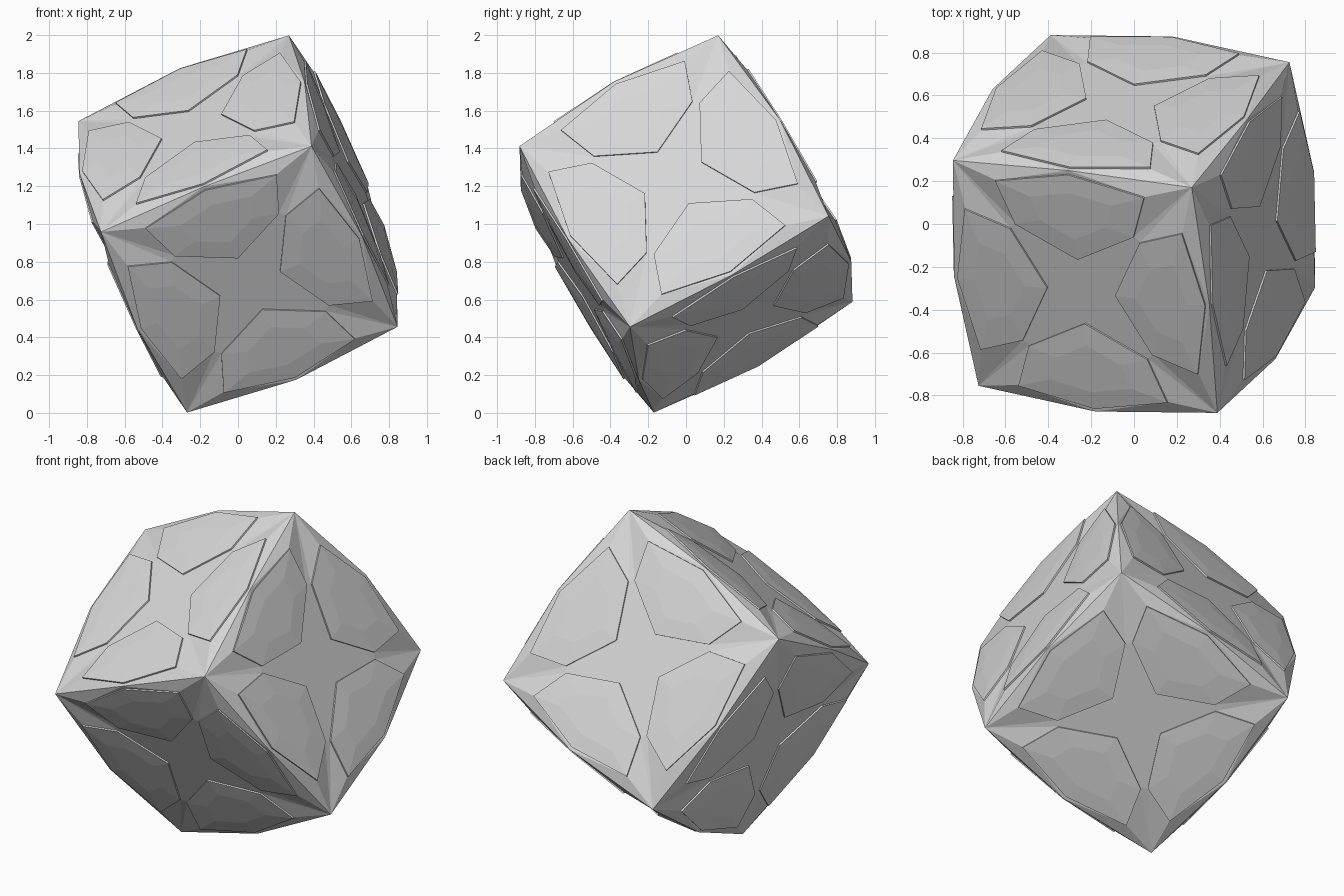
import bpy, bmesh
from mathutils import Vector, Matrix

cube = bpy.data.objects.get("Cube")
if cube:
    bpy.data.objects.remove(cube, do_unlink=True)

CORNER = 0.605   # half size at the pulled-in corners
FLAT = 0.647     # half size at face centres and edge middles
STEP = 0.009     # height of the raised panels
DOME = 0.007     # extra rise in the middle of each panel

# Half outline of one panel, from the face centre outwards
TIP, SHOULDER, END, RIM = (0, 0.172), (0.300, 0.328), (0.377, 0.550), (0, 0.628)

# Tilted axes of the solid
u = Vector((0.099, -0.872, -0.486)).normalized()
v = Vector((-0.922, 0.099, -0.379))
v = (v - u * v.dot(u)).normalized()
w = u.cross(v)
centre = Vector((0, 0, 1))

grey = bpy.data.materials.new("light_grey")
grey.use_nodes = True
colour = (0.68, 0.68, 0.68, 1)
grey.diffuse_color = colour
grey.node_tree.nodes["Principled BSDF"].inputs["Base Color"].default_value = colour


def quarter_turns():
    """Yield a point function for each of four sides of all six faces."""
    for a, b in ((u, v), (v, w), (w, u)):
        for sign in (1, -1):
            n = a.cross(b) * sign
            p, q = a, n.cross(a)
            for _ in range(4):
                yield lambda xy, h, p=p, q=q, n=n: centre + p * xy[0] + q * xy[1] + n * h
                p, q = q, -p


def add_face(bm, points):
    return bm.faces.new([bm.verts.new(c) for c in points])


def finish(bm, name):
    bmesh.ops.remove_doubles(bm, verts=bm.verts, dist=0.0005)
    bmesh.ops.recalc_face_normals(bm, faces=bm.faces)
    mesh = bpy.data.meshes.new(name)
    bm.to_mesh(mesh)
    bm.free()
    mesh.materials.append(grey)
    obj = bpy.data.objects.new(name, mesh)
    bpy.context.collection.objects.link(obj)
    return obj


def mirror(xy):
    return (-xy[0], xy[1])


def swap(xy):
    return (xy[1], xy[0])


# Shell: flat star-shaped middles with fans of triangles falling to the corners
shell = bmesh.new()
for at in quarter_turns():
    edge_mid = (0, FLAT)
    # flat sector under one panel
    sector = [(0, 0), SHOULDER, END, edge_mid, mirror(END), mirror(SHOULDER)]
    add_face(shell, [at(c, FLAT) for c in sector])
    # flat sliver between neighbouring panels
    add_face(shell, [at(c, FLAT) for c in ((0, 0), swap(SHOULDER), SHOULDER)])
    # corner fan
    fan = [edge_mid, END, SHOULDER, swap(SHOULDER), swap(END), swap(edge_mid)]
    for c, d in zip(fan, fan[1:]):
        add_face(shell, [at((CORNER, CORNER), CORNER), at(c, FLAT), at(d, FLAT)])
finish(shell, "shell")

# Raised panels: four shallow domed hexagons on every face
panels = bmesh.new()
outline = [TIP, SHOULDER, END, RIM, mirror(END), mirror(SHOULDER)]
middle = Vector((0, 0.42))
inner = [tuple(middle + (Vector(c) - middle) * 0.55) for c in outline]
for at in quarter_turns():
    rings = [[at(c, h) for c in ring] for ring, h in (
        (outline, FLAT - STEP), (outline, FLAT + STEP), (inner, FLAT + STEP + DOME))]
    for low, high in zip(rings, rings[1:]):
        for i in range(len(outline)):
            j = (i + 1) % len(outline)
            add_face(panels, [low[i], low[j], high[j], high[i]])
    add_face(panels, rings[-1])
    add_face(panels, rings[0][::-1])
finish(panels, "raised_panels")
